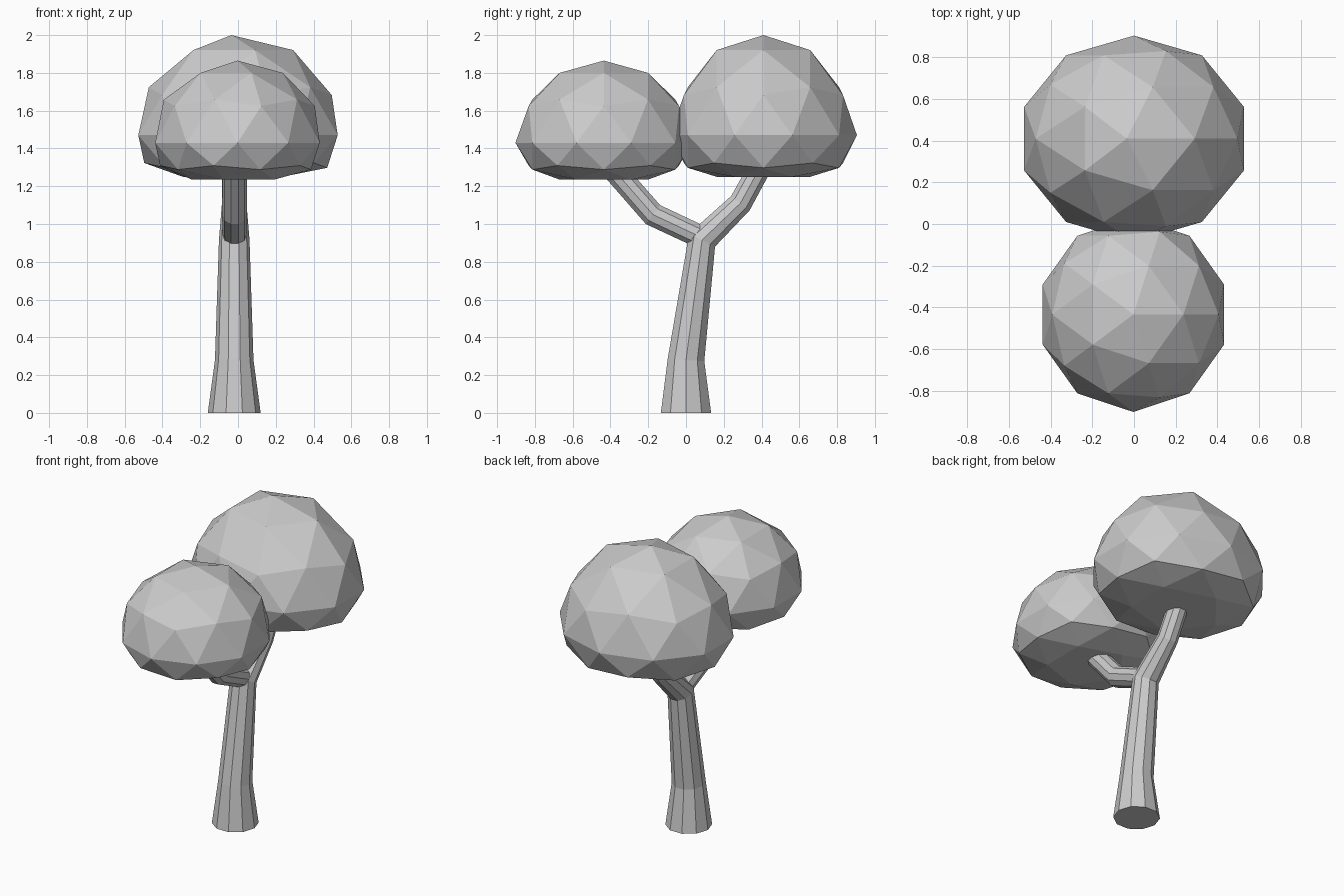
import bpy, bmesh, math
from mathutils import Vector

if "Cube" in bpy.data.objects:
    bpy.data.objects.remove(bpy.data.objects["Cube"])

SIDES = 10


def finish(bm, name):
    bmesh.ops.recalc_face_normals(bm, faces=bm.faces)
    me = bpy.data.meshes.new(name)
    bm.to_mesh(me)
    bm.free()
    ob = bpy.data.objects.new(name, me)
    bpy.context.collection.objects.link(ob)
    return ob


def limb(name, path, x):
    """Tapered tube through (y, z, radius) points in the plane at x."""
    pts = [Vector((x, y, z)) for y, z, r in path]
    bm = bmesh.new()
    rings = []
    for i, p in enumerate(pts):
        before = (p - pts[i - 1]).normalized() if i else Vector()
        after = (pts[i + 1] - p).normalized() if i < len(pts) - 1 else Vector()
        t = (before + after).normalized()
        if p.z == 0:
            t = Vector((0, 0, 1))
        u = Vector((1, 0, 0))
        v = t.cross(u)
        r = path[i][2]
        rings.append([bm.verts.new(p + r * (u * math.cos(a) + v * math.sin(a)))
                      for a in (math.tau * k / SIDES for k in range(SIDES))])
    for a, b in zip(rings, rings[1:]):
        for k in range(SIDES):
            n = (k + 1) % SIDES
            bm.faces.new((a[k], a[n], b[n], b[k]))
    bm.faces.new(rings[0])
    bm.faces.new(rings[-1])
    return finish(bm, name)


def canopy(name, centre, size, depth, lean=0.0):
    """Faceted ball with a squashed, flat underside."""
    bm = bmesh.new()
    bmesh.ops.create_icosphere(bm, subdivisions=2, radius=1)
    for v in bm.verts:
        x, y, z = (c * s for c, s in zip(v.co, size))
        if z < 0:
            z = max(z * 0.62, -depth)
        elif v.co.z > 0.99:
            x += lean
        elif 0.1 < v.co.z < 0.6:
            z += lean * 0.7
        v.co = Vector(centre) + Vector((x, y, z))
    return finish(bm, name)


# Trunk bending into the rear branch, and the front branch
limb("trunk", [(0, 0, 0.14), (0, 0.28, 0.102), (0.085, 0.915, 0.081),
               (0.288, 1.11, 0.065), (0.43, 1.37, 0.062)], -0.02)
limb("front_branch", [(0.07, 0.935, 0.064), (-0.175, 1.05, 0.066),
                      (-0.42, 1.33, 0.064)], -0.018)

# Leaf canopies
canopy("large_canopy", (0, 0.41, 1.47), (0.555, 0.495, 0.53), 0.22, -0.035)
canopy("small_canopy", (-0.003, -0.435, 1.43), (0.458, 0.468, 0.435), 0.195)
